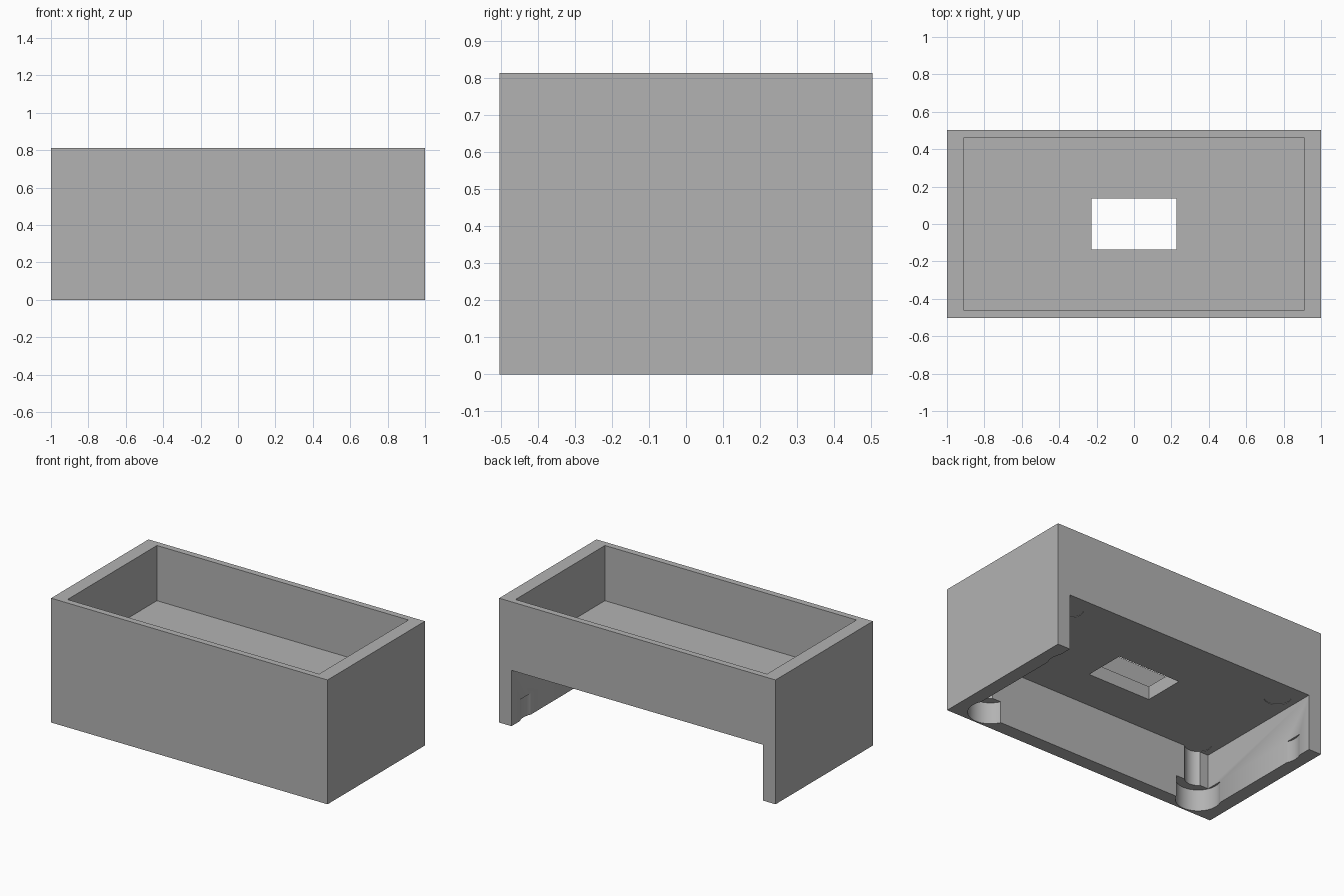
import bpy
from mathutils import Vector

cube = bpy.data.objects.get("Cube")
if cube:
    bpy.data.objects.remove(cube, do_unlink=True)

HALF_X, HALF_Y, HEIGHT = 1.0, 0.503, 0.813
WALL = 0.09
CEILING, FLOOR = 0.365, 0.452
IN_X = HALF_X - WALL

grey = bpy.data.materials.new("plain grey")
grey.use_nodes = True
grey.diffuse_color = (0.45, 0.45, 0.45, 1)
grey.node_tree.nodes["Principled BSDF"].inputs["Base Color"].default_value = grey.diffuse_color


def box(name, low, high):
    low, high = Vector(low), Vector(high)
    bpy.ops.mesh.primitive_cube_add(size=1, location=(low + high) / 2)
    ob = bpy.context.object
    ob.name = name
    ob.scale = high - low
    bpy.ops.object.transform_apply(location=True, rotation=False, scale=True)
    ob.data.materials.append(grey)
    return ob


def cylinder(name, x, y, radius, top):
    bottom = -0.1
    bpy.ops.mesh.primitive_cylinder_add(vertices=64, radius=radius, depth=top - bottom,
                                        location=(x, y, (top + bottom) / 2))
    ob = bpy.context.object
    ob.name = name
    ob.data.materials.append(grey)
    return ob


# Outer block
body = box("open_box_body", (-HALF_X, -HALF_Y, 0), (HALF_X, HALF_Y, HEIGHT))

# Upper tray, lower bay open at the back, and slot through the shelf
cutters = [
    box("tray_cutter", (-IN_X, -0.462, FLOOR), (IN_X, 0.462, 1)),
    box("bay_cutter", (-IN_X, WALL - HALF_Y, -0.1), (IN_X, 0.7, CEILING)),
    box("slot_cutter", (-0.227, -0.136, 0.2), (0.227, 0.136, 0.6)),
]

# Stepped bores in the four corners, biting into the walls
for sx in (-1, 1):
    for sy in (-1, 1):
        x, y = sx * 0.79, sy * 0.36
        cutters.append(cylinder("bore_cutter", x, y, 0.079, CEILING + 0.003))
        cutters.append(cylinder("counterbore_cutter", x, y, 0.133, 0.14))

for cutter in cutters:
    cutter.hide_render = True
    mod = body.modifiers.new(cutter.name, "BOOLEAN")
    mod.operation = "DIFFERENCE"
    mod.solver = "EXACT"
    mod.object = cutter

# Bake the cuts and drop the helpers
bpy.ops.object.select_all(action="DESELECT")
bpy.context.view_layer.objects.active = body
body.select_set(True)
for mod in list(body.modifiers):
    bpy.ops.object.modifier_apply(modifier=mod.name)
for cutter in cutters:
    bpy.data.objects.remove(cutter, do_unlink=True)
bpy.ops.object.shade_smooth_by_angle(angle=0.5)
